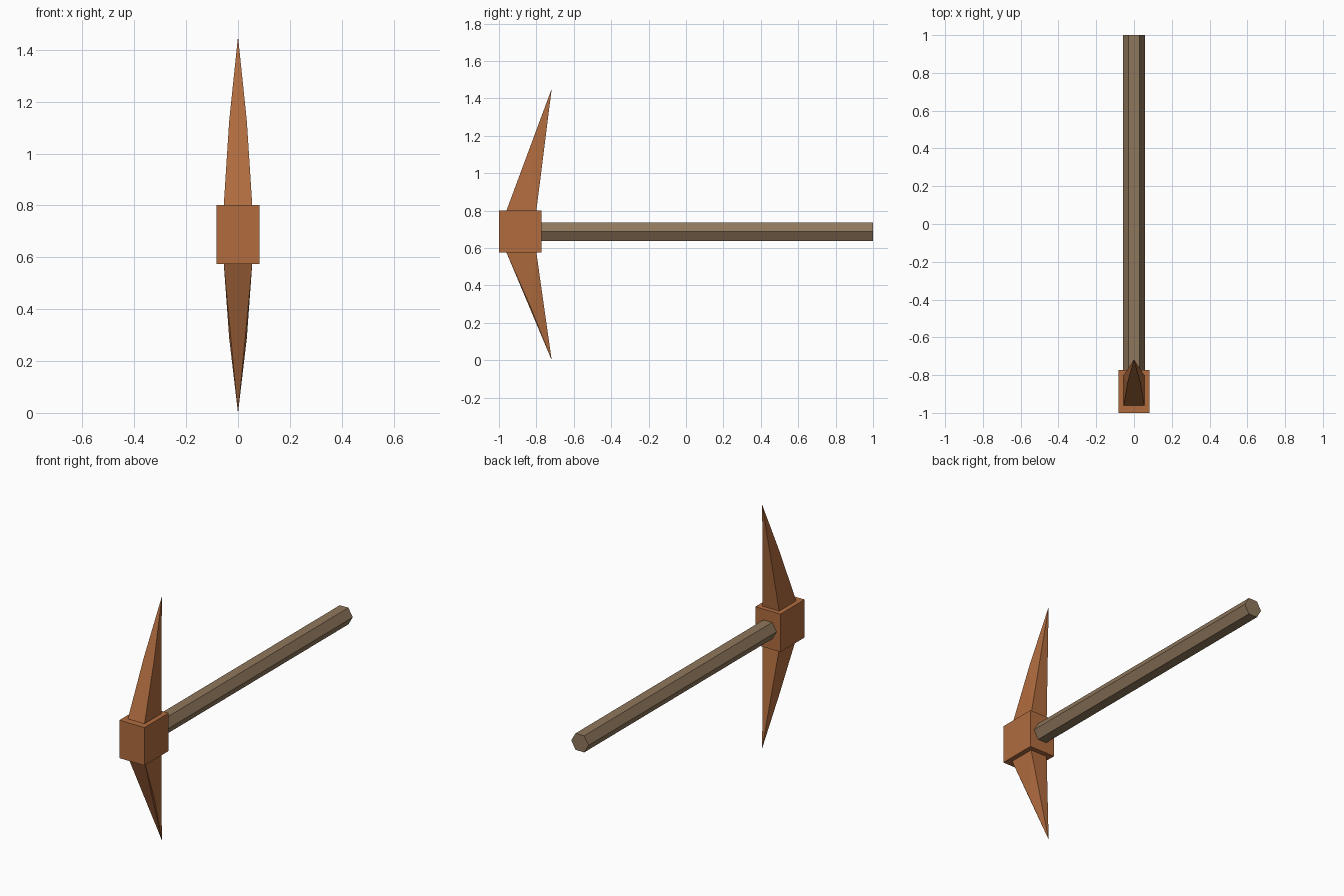
import bpy, bmesh, math
from mathutils import Matrix

if "Cube" in bpy.data.objects:
    bpy.data.objects.remove(bpy.data.objects["Cube"])


def material(name, rgb):
    m = bpy.data.materials.new(name)
    lin = [((c / 255 + 0.055) / 1.055) ** 2.4 for c in rgb]
    m.diffuse_color = (*lin, 1)
    m.use_nodes = True
    m.node_tree.nodes["Principled BSDF"].inputs["Base Color"].default_value = m.diffuse_color
    return m


copper = material("copper", (176, 108, 63))
wood = material("wood", (143, 119, 92))


def finish(bm, name, mat):
    bmesh.ops.recalc_face_normals(bm, faces=bm.faces)
    me = bpy.data.meshes.new(name)
    bm.to_mesh(me)
    bm.free()
    me.materials.append(mat)
    ob = bpy.data.objects.new(name, me)
    bpy.context.collection.objects.link(ob)


# Head block
bm = bmesh.new()
bmesh.ops.create_cube(bm, size=1, matrix=Matrix.Translation((0, -0.886, 0.688))
                      @ Matrix.Diagonal((0.166, 0.228, 0.226, 1)))
finish(bm, "head_block", copper)

# Six-sided handle, corners pointing to the sides
bm = bmesh.new()
bmesh.ops.create_cone(bm, cap_ends=True, segments=6, radius1=0.057, radius2=0.057, depth=1.775,
                      matrix=Matrix.Translation((0, 0.1125, 0.688))
                      @ Matrix.Rotation(math.pi / 2, 4, 'X')
                      @ Matrix.Rotation(math.pi / 6, 4, 'Z'))
# turn so that a corner lies on the x axis
xs = max(v.co.x for v in bm.verts)
if xs < 0.055:
    bmesh.ops.rotate(bm, verts=bm.verts, cent=(0, 0, 0.688),
                     matrix=Matrix.Rotation(math.pi / 6, 3, 'Y'))
finish(bm, "handle", wood)


# Spikes: rectangular base, slightly bulged front edges, swept-back tip
def spike(name, base_z, tip_z, mid_y):
    bm = bmesh.new()
    bm.verts.new((0, -0.718, tip_z))
    for s in (-1, 1):
        bm.verts.new((s * 0.055, -0.96, base_z))
        bm.verts.new((s * 0.055, -0.80, base_z))
        bm.verts.new((s * 0.034, mid_y, (base_z + tip_z) / 2))
    bmesh.ops.convex_hull(bm, input=bm.verts)
    finish(bm, name, copper)


spike("upper_spike", 0.80, 1.452, -0.839)
spike("lower_spike", 0.576, 0.0, -0.832)
